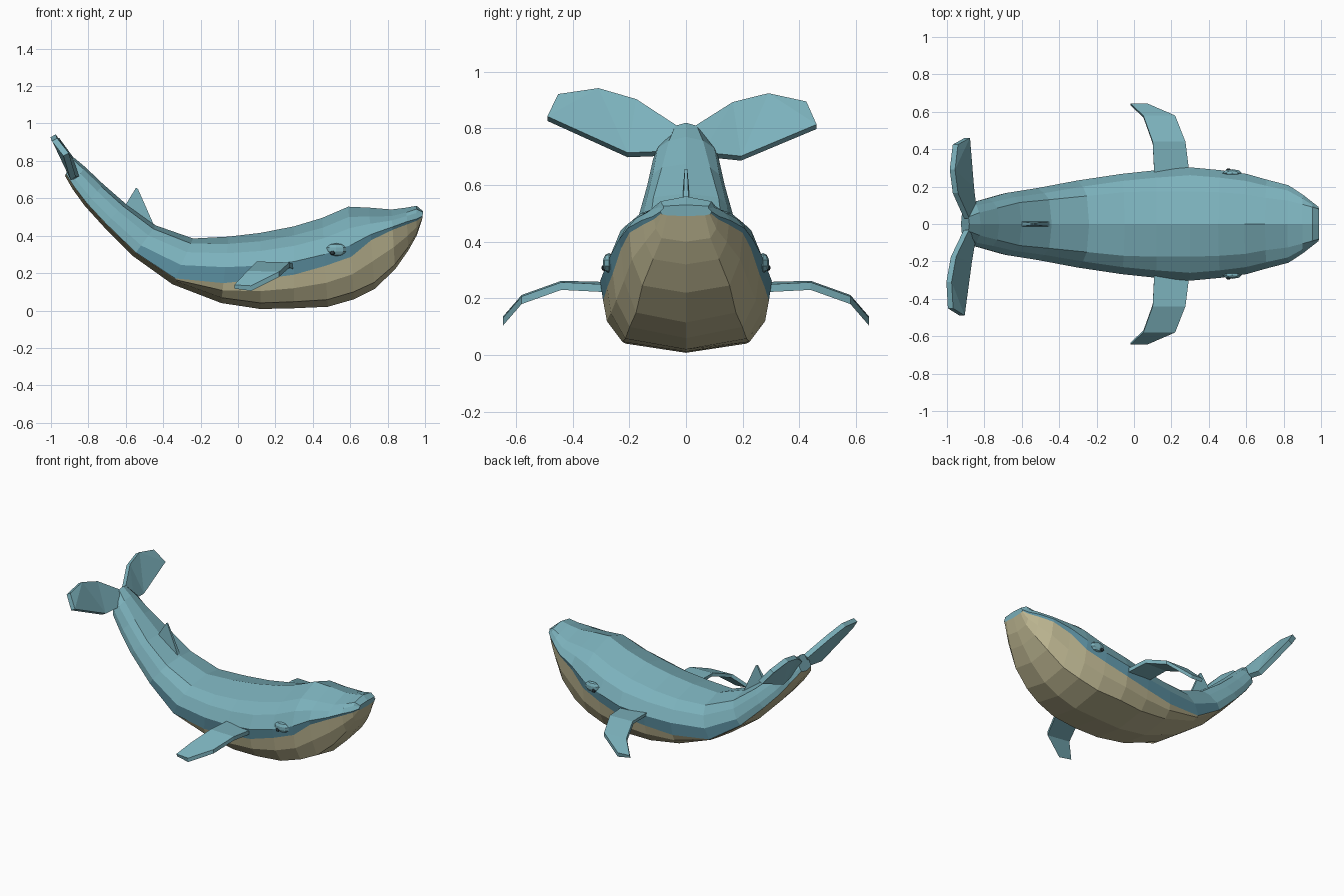
import bpy, bmesh
from mathutils import Vector

if "Cube" in bpy.data.objects:
    bpy.data.objects.remove(bpy.data.objects["Cube"])


def material(name, rgb):
    m = bpy.data.materials.new(name)
    m.diffuse_color = (*rgb, 1)
    m.use_nodes = True
    m.node_tree.nodes["Principled BSDF"].inputs["Base Color"].default_value = m.diffuse_color
    return m


TEAL = material("teal skin", (0.20, 0.44, 0.50))
BLUE = material("darker blue band", (0.11, 0.29, 0.37))
CREAM = material("cream belly", (0.50, 0.46, 0.28))
DARK = material("dark eye", (0.03, 0.05, 0.06))


def finish(name, bm, mats):
    bmesh.ops.recalc_face_normals(bm, faces=bm.faces)
    me = bpy.data.meshes.new(name)
    bm.to_mesh(me)
    bm.free()
    for m in mats:
        me.materials.append(m)
    ob = bpy.data.objects.new(name, me)
    bpy.context.collection.objects.link(ob)
    return ob


def loft(bm, rings, mat_rule=lambda i, j: 0):
    """Skin closed rings of points and cap both ends."""
    vs = [[bm.verts.new(p) for p in r] for r in rings]
    n = len(vs[0])
    for i in range(len(vs) - 1):
        for j in range(n):
            k = (j + 1) % n
            f = bm.faces.new((vs[i][j], vs[i][k], vs[i + 1][k], vs[i + 1][j]))
            f.material_index = mat_rule(i, j)
    bm.faces.new(vs[0])
    bm.faces.new(vs[-1])


# Body stations: top x, top z, bottom x, bottom z, half width, ridge half width,
# height fraction of band top, of band bottom
stations = [
    (-.88, .82, -.925, .72, .055, .038, .35, .12),
    (-.82, .77, -.885, .65, .115, .06, .35, .12),
    (-.72, .675, -.82, .56, .135, .085, .35, .12),
    (-.60, .57, -.72, .45, .165, .115, .35, .12),
    (-.44, .455, -.56, .29, .19, .13, .35, .12),
    (-.24, .385, -.35, .14, .23, .15, .42, .13),
    (-.05, .395, -.09, .04, .265, .17, .54, .30),
    (.12, .415, .12, .008, .285, .175, .57, .39),
    (.30, .45, .30, .012, .30, .175, .57, .41),
    (.45, .495, .48, .02, .285, .17, .59, .46),
    (.59, .555, .62, .06, .265, .16, .585, .46),
    (.70, .55, .73, .115, .235, .14, .67, .60),
    (.82, .54, .84, .22, .205, .125, .71, .66),
    (.90, .55, .91, .32, .155, .105, .675, .61),
    (.955, .56, .955, .40, .115, .09, .56, .50),
    (.99, .53, .985, .49, .09, .08, .40, .25),
]


def body_ring(xt, zt, xb, zb, w, wt, f2, f3):
    ridge = .89
    half = [(0, 1), (wt, ridge), (max(wt, .87 * w), ridge - .4 * (ridge - f2)),
            (1.01 * w, f2), (.975 * w, f3), (.93 * w, (f3 + .08) / 2),
            (.75 * w, .08), (0, 0)]
    full = half + [(-y, f) for y, f in half[-2:0:-1]]
    return [(xb + f * (xt - xb), y, zb + f * (zt - zb)) for y, f in full]


def body_colour(i, j):
    row = min(j, 13 - j)
    if row < 3:
        return 0
    if row == 3:
        return 1 if i >= 4 else 0
    return 2


bm = bmesh.new()
loft(bm, [body_ring(*s) for s in stations], body_colour)
finish("body", bm, [TEAL, BLUE, CREAM])

# Flippers: leading x, trailing x, y, leading z, trailing z
flipper = [(.30, .11, .24, .235, .245), (.275, .10, .44, .245, .25),
           (.22, .05, .58, .195, .20), (.07, -.02, .645, .12, .125)]
for side, label in ((-1, "right"), (1, "left")):
    bm = bmesh.new()
    loft(bm, [[(a, side * y, za - .015), (a, side * y, za + .012),
               (b, side * y, zb + .012), (b, side * (y - .01), zb - .008)]
              for a, b, y, za, zb in flipper])
    finish(label + "_flipper", bm, [TEAL])

# Tail flukes: a thick outline on each side, slightly tilted as a pair
outline = [(-.855, .06, .71), (-.875, .20, .70), (-.905, .475, .82),
           (-.968, .438, .90), (-.98, .30, .925), (-.96, .17, .89), (-.895, .03, .80)]
thick = Vector((.014, 0, .008))
for side, label in ((-1, "right"), (1, "left")):
    bm = bmesh.new()
    pts = []
    for x, y, z in outline:
        y *= side
        pts.append(Vector((x + .03 * y, y - .03 * abs(y), z - .03 * y)))
    loft(bm, [[p - thick for p in pts], [p + thick for p in pts]])
    bmesh.ops.triangulate(bm, faces=[f for f in bm.faces if len(f.verts) > 4])
    finish(label + "_tail_fluke", bm, [TEAL])

# Dorsal fin tapering to a thin tip
bm = bmesh.new()
loft(bm, [[(-.61, -.014, .55), (-.44, -.014, .435), (-.44, .014, .435), (-.61, .014, .55)],
          [(-.545, -.005, .657), (-.535, -.005, .65), (-.535, .005, .65), (-.545, .005, .657)]])
finish("dorsal_fin", bm, [TEAL])


# Eyelids and eyes
def blob(name, loc, size, mat):
    bm = bmesh.new()
    bmesh.ops.create_uvsphere(bm, u_segments=8, v_segments=5, radius=1)
    bmesh.ops.scale(bm, vec=size, verts=bm.verts)
    bmesh.ops.translate(bm, vec=loc, verts=bm.verts)
    finish(name, bm, [mat])


for side, label in ((-1, "right"), (1, "left")):
    blob(label + "_eyelid", (.525, side * .272, .325), (.055, .022, .035), TEAL)
    blob(label + "_eye", (.505, side * .288, .308), (.014, .010, .012), DARK)
